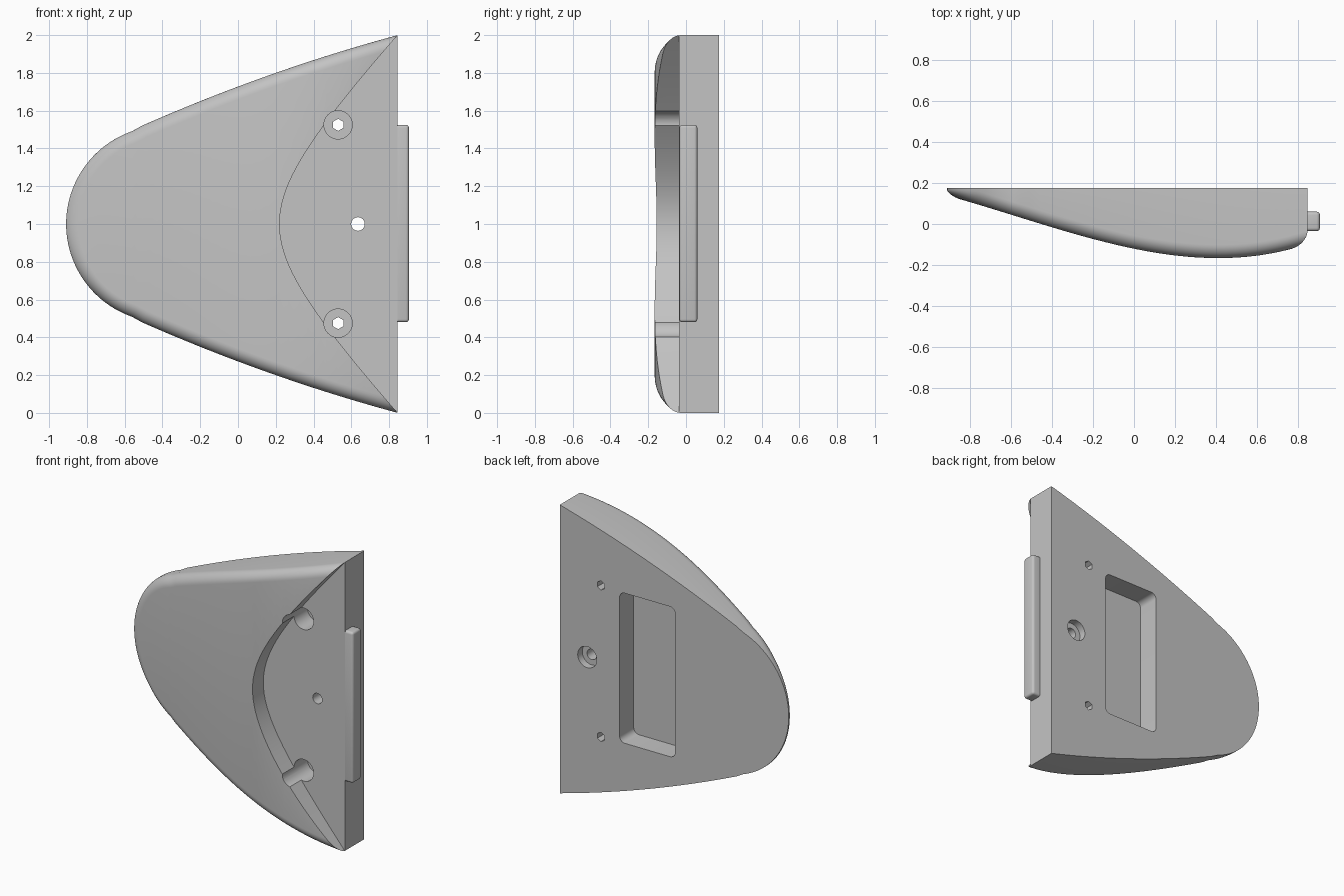
import bpy, bmesh
from math import sin, cos, pi, sqrt, acos, radians
from mathutils import Vector

if "Cube" in bpy.data.objects:
    bpy.data.objects.remove(bpy.data.objects["Cube"])

BACK, RIM, FLOOR = 0.175, 0.845, -0.037
FILLET = 0.065

grey = bpy.data.materials.new("plain grey")
grey.use_nodes = True
colour = (0.55, 0.55, 0.55, 1)
grey.diffuse_color = colour
grey.node_tree.nodes["Principled BSDF"].inputs["Base Color"].default_value = colour


def finish(name, bm):
    bmesh.ops.recalc_face_normals(bm, faces=bm.faces)
    mesh = bpy.data.meshes.new(name)
    bm.to_mesh(mesh)
    bm.free()
    mesh.materials.append(grey)
    ob = bpy.data.objects.new(name, mesh)
    bpy.context.collection.objects.link(ob)
    return ob


def activate(ob):
    bpy.ops.object.select_all(action="DESELECT")
    ob.select_set(True)
    bpy.context.view_layer.objects.active = ob


def prism(name, outline, y0, y1):
    """Extrude an (x, z) outline between two depths."""
    bm = bmesh.new()
    ends = [[bm.verts.new((x, y, z)) for x, z in outline] for y in (y0, y1)]
    bm.faces.new(ends[0])
    bm.faces.new(ends[1])
    n = len(outline)
    for i in range(n):
        j = (i + 1) % n
        bm.faces.new((ends[0][i], ends[0][j], ends[1][j], ends[1][i]))
    return finish(name, bm)


def circle(x, z, r, sides=40):
    return [(x + r * sin(2 * pi * i / sides), z + r * cos(2 * pi * i / sides)) for i in range(sides)]


def rounded_box(x0, x1, z0, z1, r, steps=6):
    corners = [(x1 - r, z1 - r), (x0 + r, z1 - r), (x0 + r, z0 + r), (x1 - r, z0 + r)]
    return [(cx + r * cos(a), cz + r * sin(a))
            for q, (cx, cz) in enumerate(corners)
            for a in [(q + s / steps) * pi / 2 for s in range(steps + 1)]]


def cut(ob, cutter):
    mod = ob.modifiers.new("cut", "BOOLEAN")
    mod.operation = "DIFFERENCE"
    mod.solver = "EXACT"
    mod.object = cutter
    activate(ob)
    bpy.ops.object.modifier_apply(modifier=mod.name)
    bpy.data.objects.remove(cutter)


def front(x):
    """Depth of the curved front at x."""
    return -0.166 + (0.272 + 0.107 * x) * (x - 0.41) ** 2


# Outline: gently curved flank, then a round nose, mirrored about z = 1
flank_end, nose_x, nose_r = -0.56, -0.39, 0.52
half = []
for i in range(28):
    x = RIM + (flank_end - RIM) * i / 28
    u = x - 0.2
    half.append(Vector((x, 0.8 + 0.35 * u - 0.063 * u * u)))
start = acos((flank_end - nose_x) / nose_r)
for i in range(24):
    a = start + (pi - start) * i / 24
    half.append(Vector((nose_x + nose_r * cos(a), nose_r * sin(a))))
outline = half + [Vector((nose_x - nose_r, 0))] + [Vector((p.x, -p.y)) for p in reversed(half)]
n = len(outline)

# Body: back ring, then filleted rings stepping inward to the front
bm = bmesh.new()
rings = [[bm.verts.new((p.x, BACK, p.y + 1)) for p in outline]]
STEPS = 8
for k in range(STEPS + 1):
    a = k / STEPS * pi / 2
    inset = FILLET * (1 - cos(a))
    ring = []
    for i, p in enumerate(outline):
        if i in (0, n - 1):
            inward = Vector((0, -1 if i == 0 else 1))
        else:
            t = (outline[i + 1] - outline[i - 1]).normalized()
            inward = Vector((-t.y, t.x))
        q = p + inward * inset
        q.x = min(q.x, RIM)
        drop = min(FILLET, 0.8 * (BACK - front(q.x)))
        ring.append(bm.verts.new((q.x, front(q.x) + drop * (1 - sin(a)), q.y + 1)))
    rings.append(ring)
for a, b in zip(rings, rings[1:]):
    for i in range(n - 1):
        bm.faces.new((a[i], a[i + 1], b[i + 1], b[i]))
# Front strips, back face and flat end
inner = rings[-1]
mid = n // 2
for i in range(mid - 1):
    bm.faces.new((inner[i], inner[i + 1], inner[n - 2 - i], inner[n - 1 - i]))
bm.faces.new((inner[mid - 1], inner[mid], inner[mid + 1]))
bm.faces.new(rings[0])
bm.faces.new([r[0] for r in rings] + [r[-1] for r in reversed(rings)])
body = finish("wedge_body", bm)

# Front recess with a curved wall
curve = []
for i in range(61):
    v = -1.1 + 2.2 * i / 60
    curve.append((0.22 + sqrt(0.16 + 0.8906 * v * v) - 0.4, 1 + v))
cut(body, prism("front_recess", curve + [(1.2, 2.1), (1.2, -0.1)], -0.5, FLOOR))

# Back pocket
cut(body, prism("back_pocket", rounded_box(-0.04, 0.387, 0.48, 1.52, 0.04), 0.02, 0.3))

# Screw holes: two counterbored from the front, one from the back
for z in (0.475, 1.525):
    cut(body, prism("front_counterbore", circle(0.53, z, 0.075), -0.4, 0.11))
    cut(body, prism("screw_hole", circle(0.53, z, 0.032, 6), 0.05, 0.3))
cut(body, prism("back_counterbore", circle(0.635, 1, 0.073), 0.125, 0.3))
cut(body, prism("centre_hole", circle(0.635, 1, 0.036), -0.2, 0.2))

# Locating tongue on the flat end
tongue = prism("end_tongue", [(0.80, 0.48), (0.905, 0.48), (0.905, 1.525), (0.80, 1.525)],
               FLOOR + 0.002, 0.06)
mod = tongue.modifiers.new("round", "BEVEL")
mod.width = 0.016
mod.segments = 4
activate(tongue)
bpy.ops.object.modifier_apply(modifier=mod.name)

for ob in (body, tongue):
    activate(ob)
    bpy.ops.object.shade_smooth_by_angle(angle=radians(28))
